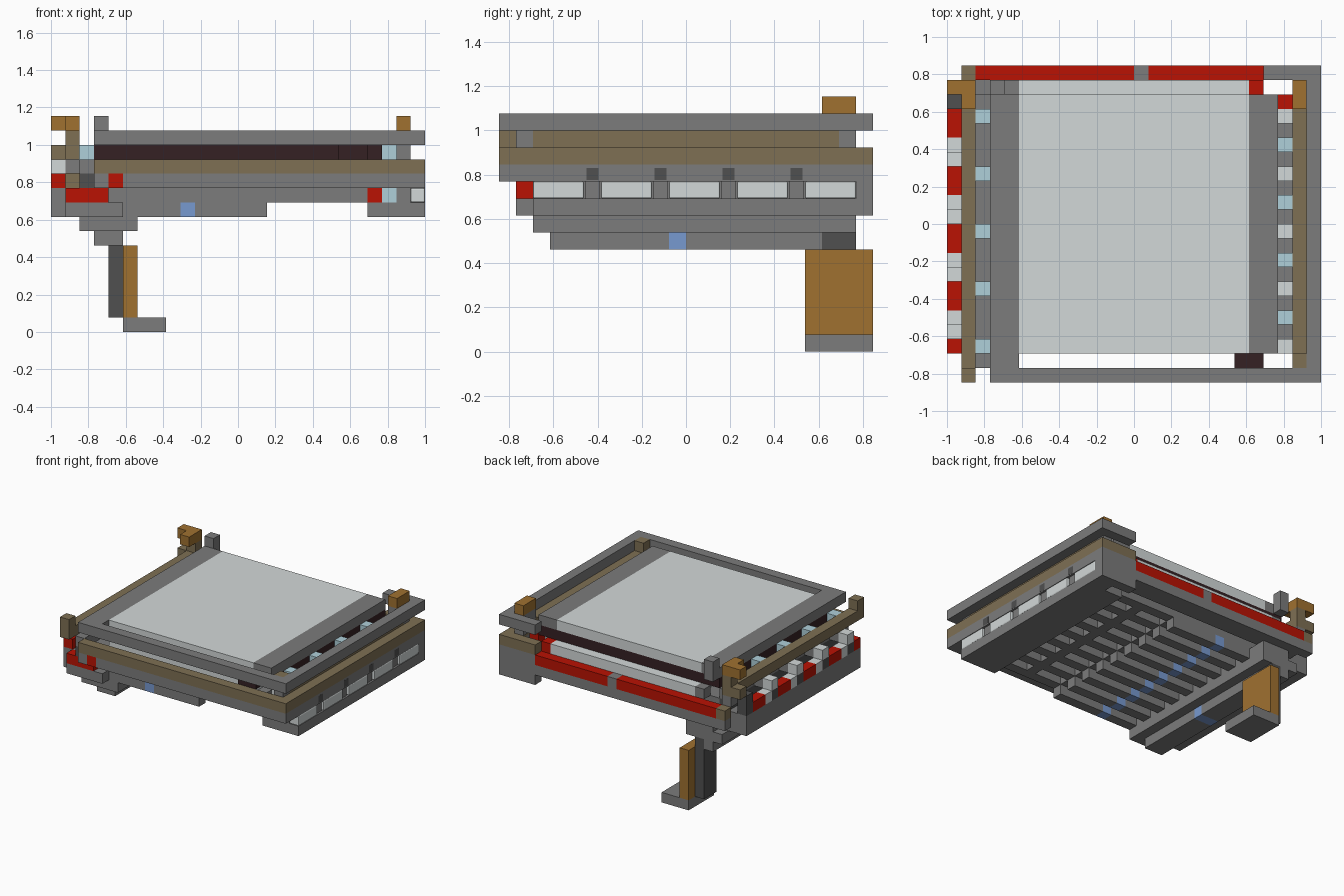
import bpy
import bmesh
from mathutils import Matrix, Vector

cube = bpy.data.objects.get("Cube")
if cube:
    bpy.data.objects.remove(cube, do_unlink=True)

UNIT = 2 / 26                      # edge of one block
ORIGIN = Vector((13, 11, 0))       # grid centre on the floor


def material(name, red, green, blue):
    mat = bpy.data.materials.new(name)
    mat.use_nodes = True
    colour = (red, green, blue, 1)
    mat.diffuse_color = colour
    mat.node_tree.nodes["Principled BSDF"].inputs["Base Color"].default_value = colour
    return mat


GRAY = material("mid gray", .2, .2, .2)
DARK = material("dark gray", .08, .08, .08)
LIGHT = material("pale gray", .65, .69, .69)
RED = material("red", .49, .006, .001)
BRONZE = material("bronze", .35, .165, .03)
TAN = material("dull brown", .21, .16, .088)
MAROON = material("maroon", .036, .015, .017)
ICE = material("pale blue", .43, .63, .7)
BLUE = material("blue", .185, .32, .63)


def span(x, y, z, w=1, d=1, h=1):
    """Box from its lowest corner and size, in blocks."""
    return Vector((x, y, z)), Vector((w, d, h))


def part(name, mat, *boxes, bevel=0):
    bm = bmesh.new()
    for low, size in boxes:
        centre = (low + size / 2 - ORIGIN) * UNIT
        bmesh.ops.create_cube(bm, size=1, matrix=Matrix.Translation(centre)
                              @ Matrix.Diagonal((*(size * UNIT), 1)))
    mesh = bpy.data.meshes.new(name)
    bm.to_mesh(mesh)
    bm.free()
    mesh.materials.append(mat)
    obj = bpy.data.objects.new(name, mesh)
    bpy.context.collection.objects.link(obj)
    if bevel:
        mod = obj.modifiers.new("rounded corners", 'BEVEL')
        mod.width = bevel * UNIT
        mod.segments = 2


# Stand: foot, brace and column
part("foot", GRAY, span(5, 18, 0, 3, 4))
part("leg_brace", BRONZE, span(5, 18, 1, 1, 4, 5))
part("leg_column", DARK, span(4, 19, 1, 1, 2, 6))

# Stepped keel beams under the left side
part("lower_beam", GRAY, span(3, 3, 6, 2, 7), span(3, 11, 6, 2, 8), span(3, 19, 6, 1, 2))
part("beam_light", BLUE, span(3, 10, 6, 2))
part("middle_beam", GRAY, span(2, 2, 7, 4, 19))
part("upper_beam", GRAY, span(0, 2, 8, 6, 18), span(1, 1, 8, 4), span(3, 20, 8, 3))

# Underside slats with blue lights
rows = range(2, 20, 2)
part("short_slats", GRAY, *[span(6, j, 8, 3) for j in rows],
     *[span(10, j, 8, 5) for j in rows])
part("slat_lights", BLUE, *[span(9, j, 8) for j in rows])
part("long_slats", GRAY, *[span(4, j, 9, 18) for j in rows])
part("cross_bars", GRAY, *[span(i, j, 9) for i in (6, 11, 14, 18, 21) for j in range(3, 19, 2)])
part("inner_deck", GRAY, span(3, 2, 10, 19, 18))
part("inner_panel", LIGHT, span(5, 2, 11, 16, 19))
part("inner_panel_end", GRAY, span(4, 20, 11))

# Right side housing
part("right_base", GRAY, span(22, 2, 8, 4, 18), span(24, 20, 8, 2), span(22, 21, 8, 4, 1, 2))
part("right_wall", GRAY, span(24, 2, 9, 1, 19))
part("side_windows", LIGHT, *[span(25, j, 9, 1, 3) for j in range(2, 20, 4)], bevel=.1)
part("right_upper_bar", GRAY, span(25, 1, 10, 1, 20), span(22, 21, 10, 4))
part("right_trim", TAN, span(25, 1, 11, 1, 20), span(22, 21, 11, 4))
posts = range(5, 18, 4)
part("window_posts", GRAY, *[span(25, j + .1, 9, .8, .8) for j in posts])
part("side_studs", DARK, *[span(25.91, j + .15, 10.1, .1, .7, .7) for j in posts])
part("right_channel", GRAY, span(23, 2, 10, 1, 17))
part("right_white_blocks", LIGHT, *[span(23, j, 11) for j in range(2, 19, 4)])
part("right_ice_blocks", ICE, *[span(23, j, 12) for j in range(4, 17, 4)], span(23, 2, 9))
part("right_red_blocks", RED, span(21, 20, 10, 1, 1, 2), span(23, 19, 11), span(22, 2, 9))
part("right_rail", TAN, span(24, 2, 12, 1, 18), span(24, 1, 13))
part("right_rail_posts", GRAY, span(24, 1, 12), span(24, 20, 12), span(24, 19, 13, 1, 2))
part("right_cap", BRONZE, span(24, 19, 14, 1, 2))

# Front and back bars
part("front_bar", GRAY, span(3, 0, 10), span(5, 0, 10, 21))
part("front_bar_marker", RED, span(4, 0, 10))
part("front_trim", TAN, span(3, 0, 11, 23))
part("front_red_corner", RED, span(1, 1, 9, 3))
part("back_red_strips", RED, span(2, 21, 10, 11), span(14, 21, 10, 8))
part("back_strip_joint", GRAY, span(13, 21, 10))
part("back_base", GRAY, span(2, 20, 9, 20), span(1, 21, 9, 21))

# Left side housing
part("left_base", GRAY, span(0, 2, 9, 4, 18))
periods = range(3, 16, 4)
part("left_red_blocks", RED, span(0, 2, 10), *[span(0, j + 2, 10, 1, 2) for j in periods])
part("left_white_blocks", LIGHT, *[span(0, j, 11) for j in periods],
     *[span(0, j + 1, 10) for j in periods])
part("left_block_feet", DARK, *[span(0, j, 10) for j in periods], span(0, 19, 10, 1, 1, 2))
part("left_channel_core", DARK, span(2, 1, 10, 1, 19))
part("left_channel", GRAY, span(2, 1, 11, 1, 19))
part("left_ice_blocks", ICE, *[span(2, j, 12) for j in range(2, 19, 4)])
part("left_rail", TAN, span(1, 0, 12, 1, 20), span(1, 0, 13), span(0, 20, 12, 2),
     span(1, 20, 13), span(1, 21, 10))
part("left_rail_supports", GRAY, *[span(1, j, 11) for j in range(3, 20, 4)],
     span(1, 20, 11))
part("left_cap", BRONZE, span(0, 20, 14, 2), span(1, 19, 14))

# Top frame, display slab and its dark underlay
part("top_frame", GRAY, span(3, 0, 13, 23), span(25, 1, 13, 1, 20), span(22, 21, 13, 4))
part("display_borders", GRAY, span(3, 1, 13, 1, 20), span(4, 1, 13, 1, 19),
     span(21, 2, 13, 2, 18))
part("display", LIGHT, span(5, 2, 13, 16, 18))
part("display_underlay", MAROON, span(3, 2, 12, 20, 18), span(20, 1, 12, 2))
part("back_post", GRAY, span(3, 20, 14))
